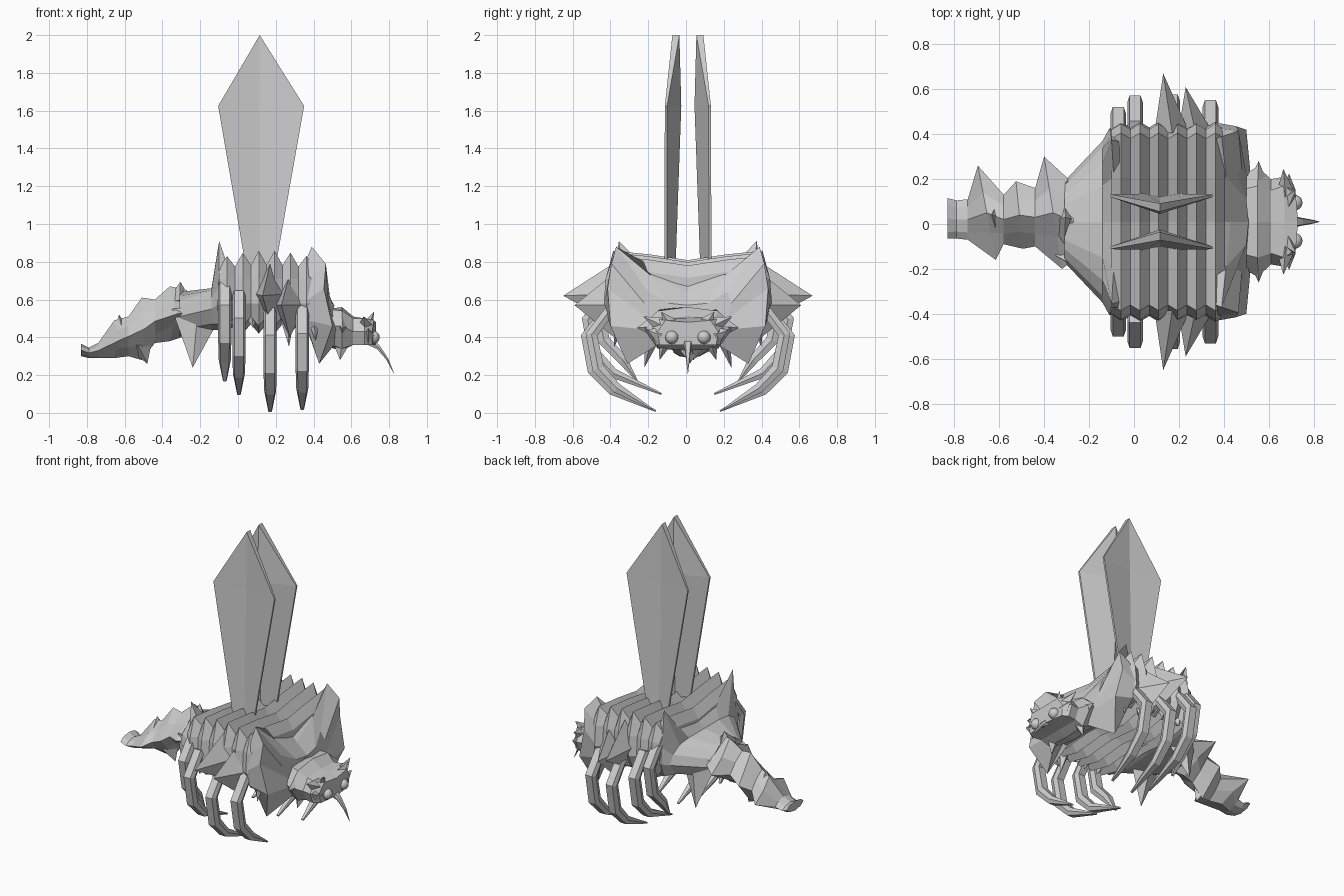
import bpy, bmesh, math
from mathutils import Vector

cube = bpy.data.objects.get("Cube")
if cube:
    bpy.data.objects.remove(cube, do_unlink=True)

grey = bpy.data.materials.new("shell grey")
grey.use_nodes = True
grey.diffuse_color = (0.6, 0.6, 0.6, 1)
grey.node_tree.nodes["Principled BSDF"].inputs["Base Color"].default_value = (0.6, 0.6, 0.6, 1)
CENTRE_Y = 0.01


def finish(name, bm):
    bmesh.ops.recalc_face_normals(bm, faces=bm.faces)
    mesh = bpy.data.meshes.new(name)
    bm.to_mesh(mesh)
    bm.free()
    mesh.materials.append(grey)
    ob = bpy.data.objects.new(name, mesh)
    ob.location.y = CENTRE_Y
    bpy.context.collection.objects.link(ob)
    return ob


def mirrored(half):
    """Half outline from top centre to bottom centre, completed over y."""
    return half + [(x, -y, z) for x, y, z in reversed(half[1:-1])]


def loft(name, rings):
    """Join closed rings of points and cap both ends."""
    bm = bmesh.new()
    vs = [[bm.verts.new(p) for p in r] for r in rings]
    n = len(vs[0])
    for a, b in zip(vs, vs[1:]):
        for i in range(n):
            j = (i + 1) % n
            bm.faces.new((a[i], a[j], b[j], b[i]))
    bm.faces.new(vs[0])
    bm.faces.new(vs[-1])
    return finish(name, bm)


def spike(name, base, tip, wide, deep):
    """Four-sided thorn: wide along x, deep across it."""
    bm = bmesh.new()
    base, tip, axis = Vector(base), Vector(tip), Vector((1, 0, 0))
    v = (tip - base).cross(axis).normalized() * deep
    u = axis * wide
    ring = [bm.verts.new(base + d) for d in (u, v, -u, -v)]
    top = bm.verts.new(tip)
    bm.faces.new(ring)
    for i in range(4):
        bm.faces.new((ring[i], ring[(i + 1) % 4], top))
    return finish(name, bm)


def spike_pair(name, base, tip, wide, deep):
    for side, s in (("left", 1), ("right", -1)):
        spike(f"{side}_{name}", (base[0], base[1] * s, base[2]),
              (tip[0], tip[1] * s, tip[2]), wide, deep)


def limb(name, path, widths, depths, axis):
    """Six-sided tapering limb along a flat path."""
    path, axis = [Vector(p) for p in path], Vector(axis)
    rings = []
    for i, p in enumerate(path):
        t = (path[min(i + 1, len(path) - 1)] - path[max(i - 1, 0)]).normalized()
        n = t.cross(axis).normalized() * depths[i]
        u = axis * widths[i]
        rings.append([p + u, p + u * .7 + n, p - u * .7 + n,
                      p - u, p - u * .7 - n, p + u * .7 - n])
    return loft(name, rings)


# Thorax: concertina of ribs with a dished back, tallest in the middle
rings = []
for i in range(13):
    x = -0.10 + i * 0.042
    arch = .04 * math.sin(math.pi * i / 12)
    out, up, low = (.445, .82 + arch, .46) if i % 2 else (.42, .765 + arch / 2, .51)
    rings.append(mirrored([(x, 0, up - .05), (x, .20, up - .02), (x, out - .05, up),
                           (x, out - .01, .71), (x, out, .58), (x, .39, low),
                           (x, .22, low - .04), (x, 0, low - .02)]))
loft("thorax", rings)

# Jagged collar: star-shaped rim falling in to the neck
loft("collar", [
    mirrored([(.36, 0, .72), (.36, .16, .76), (.34, .36, .76), (.35, .42, .70),
              (.37, .44, .60), (.37, .42, .49), (.37, .36, .44), (.37, .2, .43), (.37, 0, .44)]),
    mirrored([(.43, 0, .64), (.41, .2, .73), (.39, .38, .88), (.465, .405, .79),
              (.455, .425, .66), (.50, .41, .46), (.43, .32, .26), (.45, .15, .39), (.46, 0, .38)]),
    mirrored([(.51, 0, .57), (.50, .10, .58), (.46, .21, .64), (.48, .23, .58),
              (.50, .21, .50), (.52, .20, .44), (.51, .16, .36), (.51, .1, .35), (.51, 0, .35)])])

# Side and rear thorns of the thorax
spike_pair("long_side_thorn", (.17, .39, .63), (.13, .66, .62), .08, .16)
spike_pair("short_side_thorn", (.275, .39, .57), (.23, .60, .57), .08, .17)
spike_pair("rear_lower_thorn", (-.21, .15, .55), (-.24, .23, .24), .14, .08)
for k, (x, z) in enumerate([(-.03, .45), (.07, .45), (.26, .35), (.40, .38)]):
    spike_pair(f"belly_thorn_{k + 1}", (x, .35, .53), (x + .01, .39, z), .045, .05)

# Abdomen tapering back from the thorax, with raised front corners
loft("abdomen", [
    mirrored([(-.04, 0, .72), (-.04, .2, .74), (-.04, .35, .74), (-.03, .41, .66),
              (-.03, .42, .57), (-.03, .37, .49), (-.03, .2, .46), (-.03, 0, .47)]),
    mirrored([(-.09, 0, .71), (-.09, .2, .74), (-.10, .365, .91), (-.10, .39, .67),
              (-.11, .415, .57), (-.10, .37, .47), (-.10, .2, .44), (-.10, 0, .45)]),
    mirrored([(-.14, 0, .66), (-.14, .16, .66), (-.14, .26, .65), (-.14, .33, .61),
              (-.14, .36, .55), (-.14, .30, .47), (-.14, .18, .44), (-.14, 0, .44)]),
    mirrored([(-.31, 0, .64), (-.31, .08, .62), (-.31, .12, .59), (-.31, .16, .56),
              (-.31, .18, .51), (-.31, .13, .44), (-.31, .08, .42), (-.31, 0, .41)])])

# Tail: sheared flaring sections (x, y, half width, top, bottom, shear, corner)
rings = []
for x, yc, w, top, low, shear, corner in [
        (-.27, .00, .17, .65, .41, .00, .75), (-.36, .04, .25, .67, .38, .16, .60),
        (-.44, .02, .13, .60, .37, .00, .80), (-.51, .03, .15, .61, .28, .10, .70),
        (-.58, .01, .11, .51, .30, .00, .80), (-.655, .04, .21, .49, .29, .19, .60),
        (-.74, .01, .09, .37, .29, .00, .90), (-.79, .01, .085, .345, .29, .0, .9),
        (-.83, .015, .09, .365, .30, .0, .95)]:
    ring, zc, h = [], (top + low) / 2, (top - low) / 2
    for i in range(8):
        a, r = i * math.pi / 4, corner if i % 2 else 1
        y, z = w * r * math.sin(a), h * r * math.cos(a)
        ring.append((x - shear * y, yc + y, zc + z))
    rings.append(ring)
loft("tail", rings)
spike("tail_top_thorn", (-.31, 0, .58), (-.305, .02, .695), .07, .10)
spike("tail_under_thorn", (-.53, .01, .36), (-.48, .01, .26), .07, .07)
spike("tail_rear_thorn", (-.61, .02, .42), (-.63, .03, .52), .05, .08)

# Head with crown, cheek thorns, eyes, fangs and feeler
loft("head", [
    mirrored([(.47, 0, .54), (.47, .14, .55), (.47, .20, .46), (.47, .15, .37), (.47, 0, .35)]),
    mirrored([(.55, 0, .56), (.55, .16, .54), (.55, .245, .46), (.55, .16, .34), (.55, 0, .33)]),
    mirrored([(.61, 0, .51), (.61, .14, .50), (.61, .19, .43), (.61, .16, .36), (.61, 0, .36)]),
    mirrored([(.67, 0, .50), (.67, .16, .50), (.67, .20, .43), (.67, .17, .36), (.67, 0, .36)]),
    mirrored([(.73, 0, .48), (.72, .12, .49), (.71, .16, .43), (.71, .15, .36), (.73, 0, .36)])])
spike_pair("rear_cheek_thorn", (.55, .16, .46), (.555, .27, .45), .05, .07)
spike_pair("front_cheek_thorn", (.675, .13, .46), (.665, .235, .51), .04, .05)
spike_pair("low_cheek_thorn", (.69, .14, .41), (.69, .215, .44), .03, .05)
spike_pair("crown_thorn", (.68, .09, .46), (.72, .14, .535), .035, .05)
spike_pair("fang", (.55, .12, .38), (.54, .15, .28), .05, .04)
for side, s in (("left", 1), ("right", -1)):
    bm = bmesh.new()
    bmesh.ops.create_uvsphere(bm, u_segments=16, v_segments=10, radius=.035)
    bmesh.ops.translate(bm, verts=bm.verts, vec=(.715, .085 * s, .40))
    for f in bm.faces:
        f.smooth = True
    finish(f"{side}_eye", bm)
limb("feeler", [(.69, 0, .385), (.745, 0, .345), (.79, 0, .285), (.825, 0, .21)],
     [.03, .018, .010, .001], [.025, .011, .006, .001], (0, 1, 0))

# Four pairs of hooked legs: x position, height shift, reach shift, tip y
for k, (x, dz, dy, tip) in enumerate([(-.07, .16, -.045, .27), (.005, .09, .005, .14),
                                      (.17, 0, .01, .17), (.34, .01, -.015, .19)]):
    half = [(.34, .49), (.43, .53), (.525, .405), (.49, .225), (.39, .12)]
    for side, s in (("left", 1), ("right", -1)):
        path = [(x, s * (y + dy), z + dz) for y, z in half] + [(x, s * tip, .01 + dz)]
        limb(f"{side}_leg_{k + 1}", path, [.035, .035, .035, .035, .032, .010],
             [.03, .03, .032, .032, .026, .005], (1, 0, 0))

# Upright blade wings: thin edges, thicker along the folded middle
for side, s in (("left", 1), ("right", -1)):
    outline = [(.04, .125, .111, .78), (-.105, .122, .110, 1.625), (.115, .082, .045, 2.0),
               (.35, .122, .110, 1.625), (.20, .125, .111, .78), (.118, .11, .065, .78),
               (.115, .088, .035, 1.625)]
    bm = bmesh.new()
    outside = [bm.verts.new((x, s * y, z)) for x, y, _, z in outline]
    inside = [bm.verts.new((x, s * y, z)) for x, _, y, z in outline]
    for v in (outside, inside):
        for idx in ((0, 1, 6, 5), (1, 2, 6), (2, 3, 6), (3, 4, 5, 6)):
            bm.faces.new([v[i] for i in idx])
    for i in range(6):
        j = (i + 1) % 6
        bm.faces.new((outside[i], outside[j], inside[j], inside[i]))
    finish(f"{side}_wing", bm)
